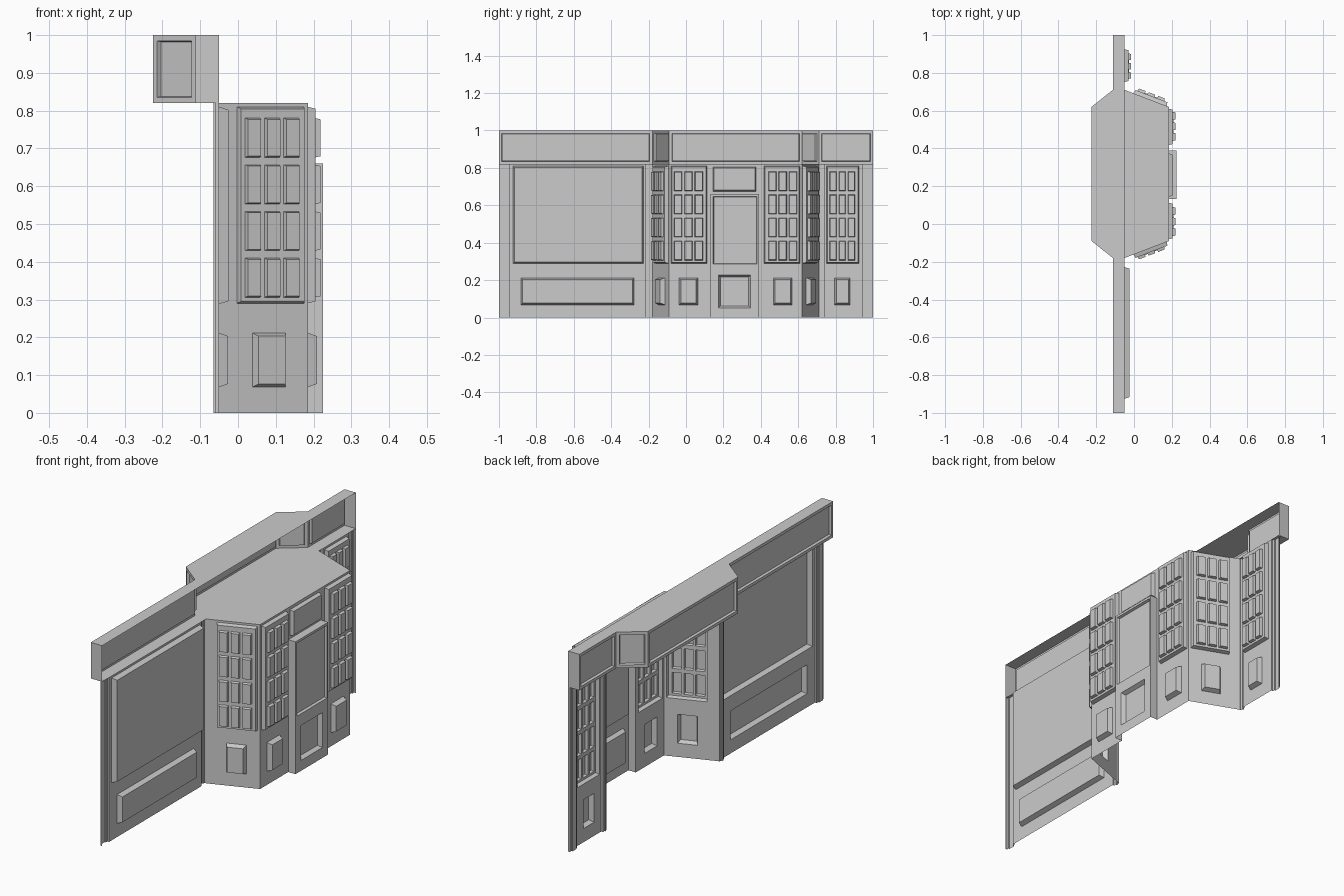
import bpy, bmesh
from mathutils import Vector

cube = bpy.data.objects.get("Cube")
if cube:
    bpy.data.objects.remove(cube, do_unlink=True)

paint = bpy.data.materials.new("plain_grey")
paint.use_nodes = True
GREY = (0.6, 0.6, 0.6, 1)
paint.diffuse_color = GREY
paint.node_tree.nodes["Principled BSDF"].inputs["Base Color"].default_value = GREY


def finish(name, bm):
    bmesh.ops.remove_doubles(bm, verts=bm.verts, dist=0.0001)
    mesh = bpy.data.meshes.new(name)
    bm.to_mesh(mesh)
    bm.free()
    mesh.materials.append(paint)
    bpy.context.collection.objects.link(bpy.data.objects.new(name, mesh))


def face(bm, points):
    bm.faces.new([bm.verts.new(p) for p in points])


def fill(bm, place, rect, depth, pockets):
    """Flat sheet with stepped pockets; each pocket is (rect, depth, bevel, children)."""
    u0, u1, z0, z1 = rect
    us = sorted({u0, u1, *[v for p in pockets for v in p[0][:2]]})
    zs = sorted({z0, z1, *[v for p in pockets for v in p[0][2:]]})
    for a, b in zip(us, us[1:]):
        for c, d in zip(zs, zs[1:]):
            u, z = (a + b) / 2, (c + d) / 2
            if not any(r[0] < u < r[1] and r[2] < z < r[3] for r, *_ in pockets):
                face(bm, [place(*q, depth) for q in ((a, c), (a, d), (b, d), (b, c))])
    for (a, b, c, d), step, bev, children in pockets:
        low = c if c == 0 else c + bev        # pockets reaching the ground stay open
        inner = (a + bev, b - bev, low, d - bev)
        ring = lambda r: [(r[0], r[2]), (r[0], r[3]), (r[1], r[3]), (r[1], r[2])]
        o, i = ring((a, b, c, d)), ring(inner)
        for k in range(3 if c == 0 else 4):
            n = (k + 1) % 4
            face(bm, [place(*o[k], depth), place(*o[n], depth),
                      place(*i[n], depth + step), place(*i[k], depth + step)])
        fill(bm, place, inner, depth + step, children)


def wall(name, start, end, z0, z1, pockets):
    a, b = Vector((*start, 0)), Vector((*end, 0))
    t = (b - a).normalized()
    n = Vector((t.y, -t.x, 0))
    bm = bmesh.new()
    fill(bm, lambda u, z, d: a + t * u + n * d + Vector((0, 0, z)),
         (0, (b - a).length, z0, z1), 0, pockets)
    finish(name, bm)


def window(u0, u1, cols=3, rows=4):
    """Sash with a grid of panes."""
    z0, z1, gap = 0.29, 0.81, 0.016
    w = (u1 - u0 - 2 * gap + 0.006) / cols
    h = (z1 - z0 - 2 * gap + 0.006) / rows
    panes = []
    for i in range(cols):
        for j in range(rows):
            u, z = u0 + gap + i * w, z0 + gap + j * h
            panes.append(((u, u + w - 0.012, z, z + h - 0.02), 0.014, 0.003, []))
    return ((u0, u1, z0, z1), 0.02, 0.005, panes)


def low_panel(u0, u1):
    return ((u0, u1, 0.068, 0.212), 0.024, 0.009, [])


def pilaster(u0, u1):
    """Raised post with a second, narrower raised band."""
    band = ((u0 + 0.012, u1 - 0.012, 0, TOP), -0.006, 0, [])
    return ((u0, u1, 0, TOP), -0.009, 0, [band])


def flip(length, pockets):
    """Mirror a pocket layout along the wall."""
    return [((length - r[1], length - r[0], r[2], r[3]), d, b, flip(length, c))
            for r, d, b, c in pockets]


TOP = 0.82
BACK, REAR = -0.05, 0.185
Y_IN, Y_OUT = (-0.09, 0.62), (-0.18, 0.71)

# Street walls either side of the entrance
wall("display_wall", (BACK, -1), (BACK, Y_OUT[0]), 0, TOP,
     [pilaster(0, 0.055), pilaster(0.785, 0.82),
      ((0.075, 0.772, 0.288, 0.81), 0.025, 0.008, []), low_panel(0.118, 0.722)])
wall("side_wall", (BACK, Y_OUT[1]), (BACK, 1), 0, TOP,
     [pilaster(0, 0.03), pilaster(0.235, 0.29), window(0.042, 0.215), low_panel(0.085, 0.168)])

# Angled walls of the entrance recess
LEN = Vector((REAR - BACK, Y_IN[0] - Y_OUT[0])).length
angled = [window(0.05, 0.24), low_panel(0.094, 0.188)]
wall("angled_wall_near", (BACK, Y_OUT[0]), (REAR, Y_IN[0]), 0, TOP, angled)
wall("angled_wall_far", (REAR, Y_IN[1]), (BACK, Y_OUT[1]), 0, TOP, flip(LEN, angled))

# Rear wall with door, transom and paired windows
SPAN = Y_IN[1] - Y_IN[0]
side = [window(0.01, 0.202), low_panel(0.053, 0.153)]
door = ((0.222, 0.48, 0, 0.66), 0.04, 0,
        [((0.235, 0.47, 0.285, 0.648), -0.012, 0.004, []),
         ((0.264, 0.434, 0.052, 0.226), -0.02, 0.01, [])])
transom = ((0.234, 0.464, 0.675, 0.805), 0.018, 0.006, [])
wall("entrance_wall", (REAR, Y_IN[0]), (REAR, Y_IN[1]), 0, TOP,
     side + flip(SPAN, side) + [door, transom])

# Ceiling over the recess
bm = bmesh.new()
face(bm, [(x, y, TOP) for x, y in ((BACK, Y_OUT[0]), (REAR, Y_IN[0]),
                                   (REAR, Y_IN[1]), (BACK, Y_OUT[1]))])
finish("recess_ceiling", bm)

# Open-backed fascia that steps out over the entrance
FRONT, BAY = -0.112, -0.225
plan = [(FRONT, -1), (FRONT, Y_OUT[0]), (BAY, Y_IN[0]),
        (BAY, Y_IN[1]), (FRONT, Y_OUT[1]), (FRONT, 1)]
for k, (a, b) in enumerate(zip(plan, plan[1:])):
    length = (Vector(b) - Vector(a)).length
    wall("fascia_board_%d" % (k + 1), a, b, TOP, 1,
         [((0.014, length - 0.014, TOP + 0.015, 0.985), 0.012, 0.003, [])])

bm = bmesh.new()
outline = plan + [(BACK, 1), (BACK, -1)]
face(bm, [(x, y, TOP) for x, y in reversed(outline)])
face(bm, [(x, y, 1) for x, y in reversed(outline)])
for y in (-1, 1):
    ends = [(FRONT, y, TOP), (BACK, y, TOP), (BACK, y, 1), (FRONT, y, 1)]
    face(bm, ends if y < 0 else ends[::-1])
finish("fascia_casing", bm)
